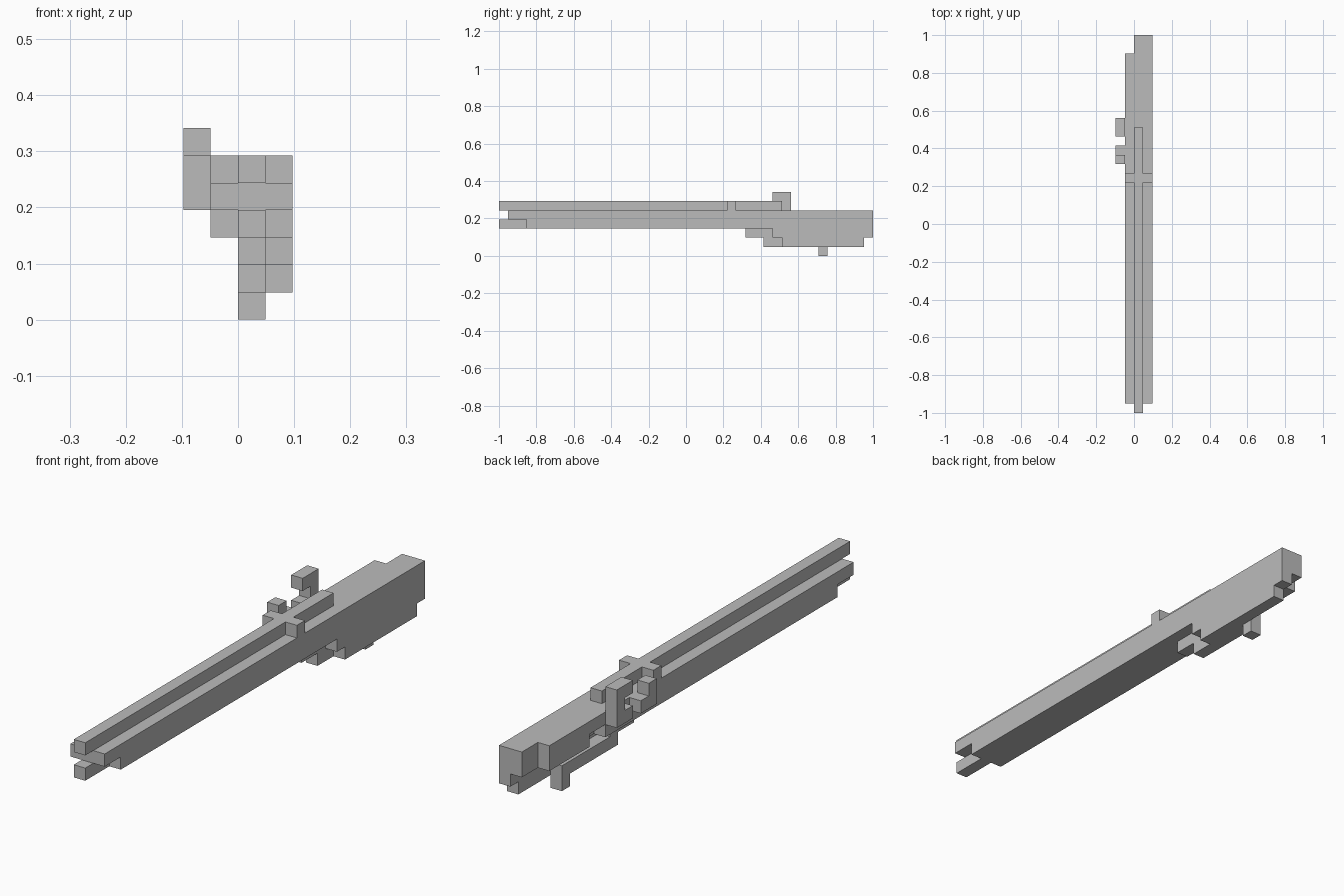
import bpy
import bmesh
import math
from mathutils import Vector

cube = bpy.data.objects.get("Cube")
if cube:
    bpy.data.objects.remove(cube)

UNIT = 2 / 41
ORIGIN = Vector((-2 * UNIT, -1, 0))

grey = bpy.data.materials.new("plain grey")
grey.use_nodes = True
colour = (0.5, 0.5, 0.5, 1)
grey.diffuse_color = colour
grey.node_tree.nodes["Principled BSDF"].inputs["Base Color"].default_value = colour


def block(x0, x1, y0, y1, z0, z1):
    """Unit cells filling a box, in whole grid steps."""
    return {(x, y, z) for x in range(x0, x1)
            for y in range(y0, y1) for z in range(z0, z1)}


parts = {
    # Long top tube and the band that crosses it
    "barrel": block(2, 3, 0, 31, 5, 6),
    "barrel_band": block(1, 4, 25, 26, 5, 6),
    # Main body, with an open pocket on its right side
    "receiver": block(2, 4, 1, 41, 4, 5) | block(1, 2, 1, 39, 4, 5),
    "lower_body": block(2, 4, 3, 41, 3, 4)
    | (block(1, 2, 3, 39, 3, 4) - block(1, 2, 32, 34, 3, 4)),
    "front_tip": block(2, 3, 0, 3, 3, 4),
    # Underside, stepped at both ends
    "stock_underside": block(3, 4, 30, 41, 2, 3) | block(3, 4, 31, 40, 1, 2),
    "lower_guard": block(2, 3, 27, 30, 2, 3) | block(2, 3, 29, 36, 1, 2),
    "grip_stub": block(2, 3, 35, 36, 0, 1),
    # Brackets on the right side
    "front_bracket": block(0, 1, 27, 29, 4, 5) | block(0, 1, 27, 28, 5, 6),
    "rear_bracket": block(0, 1, 30, 32, 4, 5) | block(0, 1, 31, 32, 5, 6)
    | block(0, 1, 30, 32, 6, 7),
}
solid = set().union(*parts.values())


def add_part(name, cells):
    """Skin the exposed sides of the cells and merge them into flat faces."""
    bm = bmesh.new()
    for cell in cells:
        for axis in range(3):
            for sign in (-1, 1):
                step = Vector((0, 0, 0))
                step[axis] = sign
                if tuple(int(c + s) for c, s in zip(cell, step)) in solid:
                    continue
                u, v = Vector((0, 0, 0)), Vector((0, 0, 0))
                u[(axis + 1) % 3] = 0.5
                v[(axis + 2) % 3] = 0.5 * sign
                centre = Vector(cell) + Vector((0.5, 0.5, 0.5)) + step / 2
                corners = (centre - u - v, centre + u - v,
                           centre + u + v, centre - u + v)
                bm.faces.new([bm.verts.new(ORIGIN + p * UNIT) for p in corners])
    bmesh.ops.remove_doubles(bm, verts=bm.verts, dist=UNIT / 100)
    bmesh.ops.dissolve_limit(bm, angle_limit=math.radians(1),
                             verts=bm.verts, edges=bm.edges)
    mesh = bpy.data.meshes.new(name)
    bm.to_mesh(mesh)
    bm.free()
    mesh.materials.append(grey)
    bpy.context.collection.objects.link(bpy.data.objects.new(name, mesh))


for part_name, part_cells in parts.items():
    add_part(part_name, part_cells)
